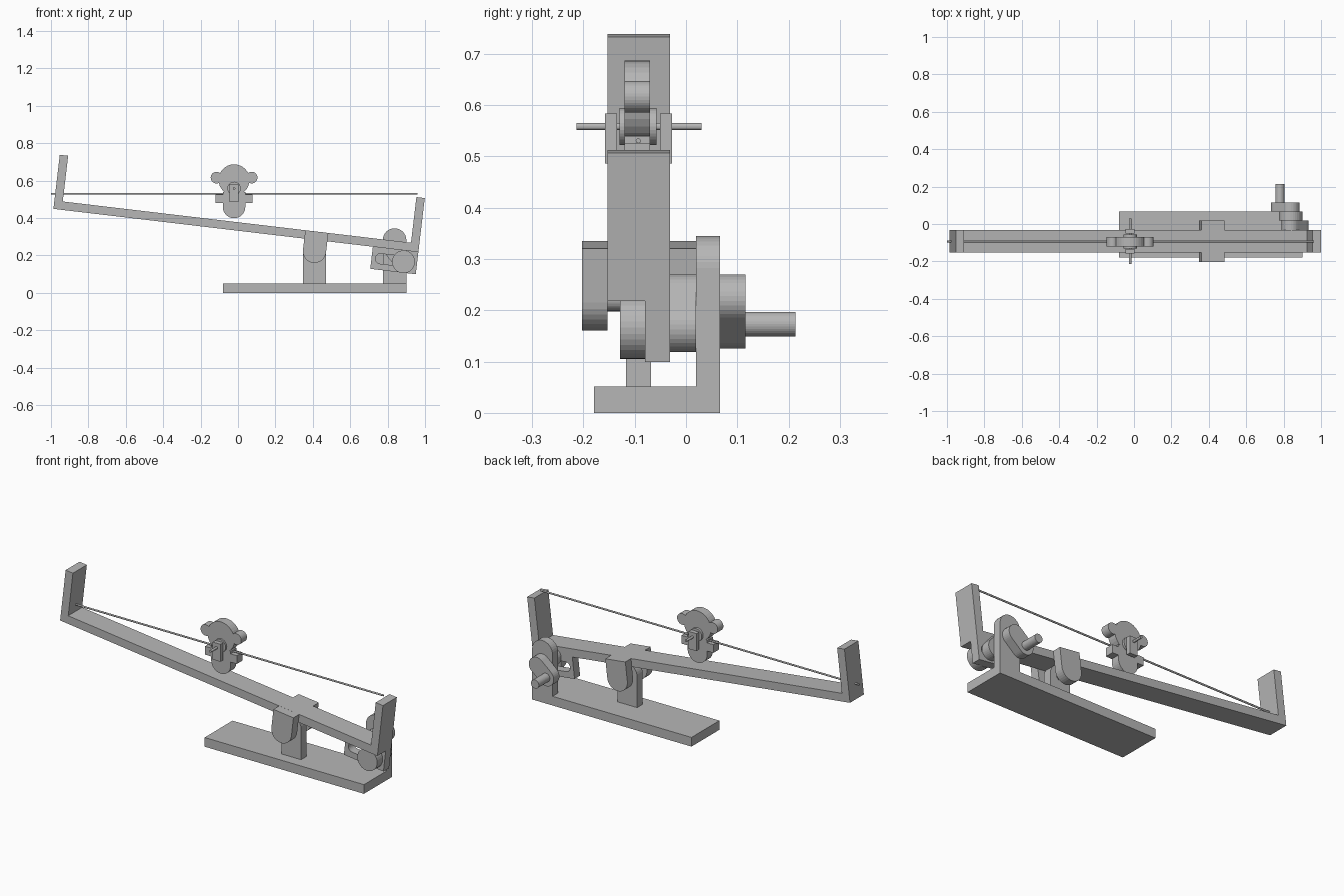
import bpy
import bmesh
from math import sin, cos, pi, radians, atan2
from mathutils import Vector

cube = bpy.data.objects.get("Cube")
if cube:
    bpy.data.objects.remove(cube, do_unlink=True)

grey = bpy.data.materials.new("plain grey")
grey.use_nodes = True
colour = (0.47, 0.47, 0.47, 1)
grey.diffuse_color = colour
grey.node_tree.nodes["Principled BSDF"].inputs["Base Color"].default_value = colour

TILT = radians(6.76)


def beam(u, v):
    """Point in the tilted frame of the rocking beam, as (x, z)."""
    return (-0.987 + u * cos(TILT) + v * sin(TILT),
            0.449 - u * sin(TILT) + v * cos(TILT))


def prism(name, profile, y0, y1):
    """Extrude an (x, z) profile from y0 to y1."""
    bm = bmesh.new()
    face = bm.faces.new([bm.verts.new((x, y0, z)) for x, z in profile])
    grown = bmesh.ops.extrude_face_region(bm, geom=[face])["geom"]
    verts = [g for g in grown if isinstance(g, bmesh.types.BMVert)]
    bmesh.ops.translate(bm, vec=(0, y1 - y0, 0), verts=verts)
    bmesh.ops.recalc_face_normals(bm, faces=bm.faces)
    mesh = bpy.data.meshes.new(name)
    bm.to_mesh(mesh)
    bm.free()
    mesh.materials.append(grey)
    obj = bpy.data.objects.new(name, mesh)
    bpy.context.collection.objects.link(obj)
    return obj


def rect(x0, x1, z0, z1):
    return [(x0, z0), (x1, z0), (x1, z1), (x0, z1)]


def circle(c, r, n=32):
    return [(c[0] + r * cos(2 * pi * i / n), c[1] + r * sin(2 * pi * i / n))
            for i in range(n)]


def link(a, b, r, n=16):
    """Rounded link around two centres."""
    t = atan2(b[1] - a[1], b[0] - a[0])
    pts = []
    for c, start in ((b, t - pi / 2), (a, t + pi / 2)):
        pts += [(c[0] + r * cos(start + pi * i / n), c[1] + r * sin(start + pi * i / n))
                for i in range(n + 1)]
    return pts


def tab(c, r, far, along, n=16):
    """Tab rounded about c, with a square end at distance far in direction along."""
    t = atan2(along[1], along[0])
    arc = [(c[0] + r * cos(t + pi / 2 + pi * i / n), c[1] + r * sin(t + pi / 2 + pi * i / n))
           for i in range(n + 1)]
    d = Vector((cos(t), sin(t))) * far
    return arc + [(arc[-1][0] + d.x, arc[-1][1] + d.y), (arc[0][0] + d.x, arc[0][1] + d.y)]


up, down = (0, 1), (0, -1)
pivot = (0.409, 0.222)
shaft = (0.837, 0.222)
peg = (0.885, 0.166)
grip = (0.78, 0.173)

# Base and posts
prism("base", rect(-0.08, 0.9, 0, 0.051), -0.179, 0.066)
prism("pivot_post", tab(pivot, 0.061, 0.175, down), -0.117, -0.068)
prism("crank_post", tab((0.837, 0.282), 0.063, 0.235, down), 0.019, 0.066)

# Rocking beam with upturned ends
length, wide, tall = 1.965, 0.045, 0.291
outline = [(0, 0), (length, 0), (length, tall), (length - wide, tall),
           (length - wide, wide), (wide, wide), (wide, tall), (0, tall)]
prism("rocking_beam", [beam(u, v) for u, v in outline], -0.153, -0.031)

# Pivot ears on both sides of the beam
lean = (sin(TILT), cos(TILT))
for name, y0, y1 in (("front_ear", -0.203, -0.153), ("back_ear", -0.031, 0.019)):
    prism(name, tab(pivot, 0.062, 0.106, lean), y0, y1)
prism("pivot_pin", circle(pivot, 0.024), -0.16, -0.025)

# Slotted plate driven by the crank
plate = prism("slotted_plate", [beam(u, v) for u, v in rect(1.72, length, -0.119, 0.002)],
              -0.08, -0.031)
cutter = prism("slot_cutter", link(beam(1.768, -0.059), beam(1.917, -0.059), 0.027), -0.2, 0.1)
cutter.hide_render = True
cut = plate.modifiers.new("slot", "BOOLEAN")
cut.operation = "DIFFERENCE"
cut.solver = "EXACT"
cut.object = cutter
bpy.context.view_layer.objects.active = plate
bpy.ops.object.modifier_apply(modifier="slot")
bpy.data.objects.remove(cutter, do_unlink=True)

# Crank, shaft and handle
prism("peg_cap", circle(peg, 0.061), -0.129, -0.08)
prism("peg", circle(peg, 0.025), -0.081, -0.03)
prism("inner_crank", link(shaft, peg, 0.048), -0.031, 0.019)
prism("crank_shaft", circle(shaft, 0.024), 0.018, 0.067)
prism("handle_crank", link(shaft, grip, 0.048), 0.066, 0.116)
prism("handle_grip", circle(grip, 0.024), 0.115, 0.213)

# Stretched wire
wire = bpy.data.curves.new("wire", "CURVE")
wire.dimensions = "3D"
wire.bevel_depth = 0.005
wire.bevel_resolution = 2
wire.use_fill_caps = True
spline = wire.splines.new("POLY")
spline.points.add(1)
for point, x in zip(spline.points, (-1.0, 0.96)):
    point.co = (x, -0.093, 0.53, 1)
wire.materials.append(grey)
bpy.context.collection.objects.link(bpy.data.objects.new("wire", wire))

# Balancing figure on the wire
mid, near, far = -0.021, -0.12, -0.07
prism("figure_head", circle((mid, 0.604), 0.083), near, far)
for name, side in (("left_ear", 1), ("right_ear", -1)):
    prism(name, circle((mid + side * 0.094, 0.616), 0.031), near, far)
prism("figure_arms", rect(mid - 0.098, mid + 0.098, 0.479, 0.525), near, far)
prism("figure_body", tab((mid, 0.459), 0.06, 0.08, up), near, far)
prism("hub", circle((mid, 0.558), 0.036), -0.13, -0.057)
prism("axle", circle((mid, 0.558), 0.007, 16), -0.213, 0.03)
for name, y0, y1 in (("front_hanger", -0.158, -0.134), ("back_hanger", -0.051, -0.027)):
    prism(name, rect(mid - 0.024, mid + 0.024, 0.486, 0.583), y0, y1)
